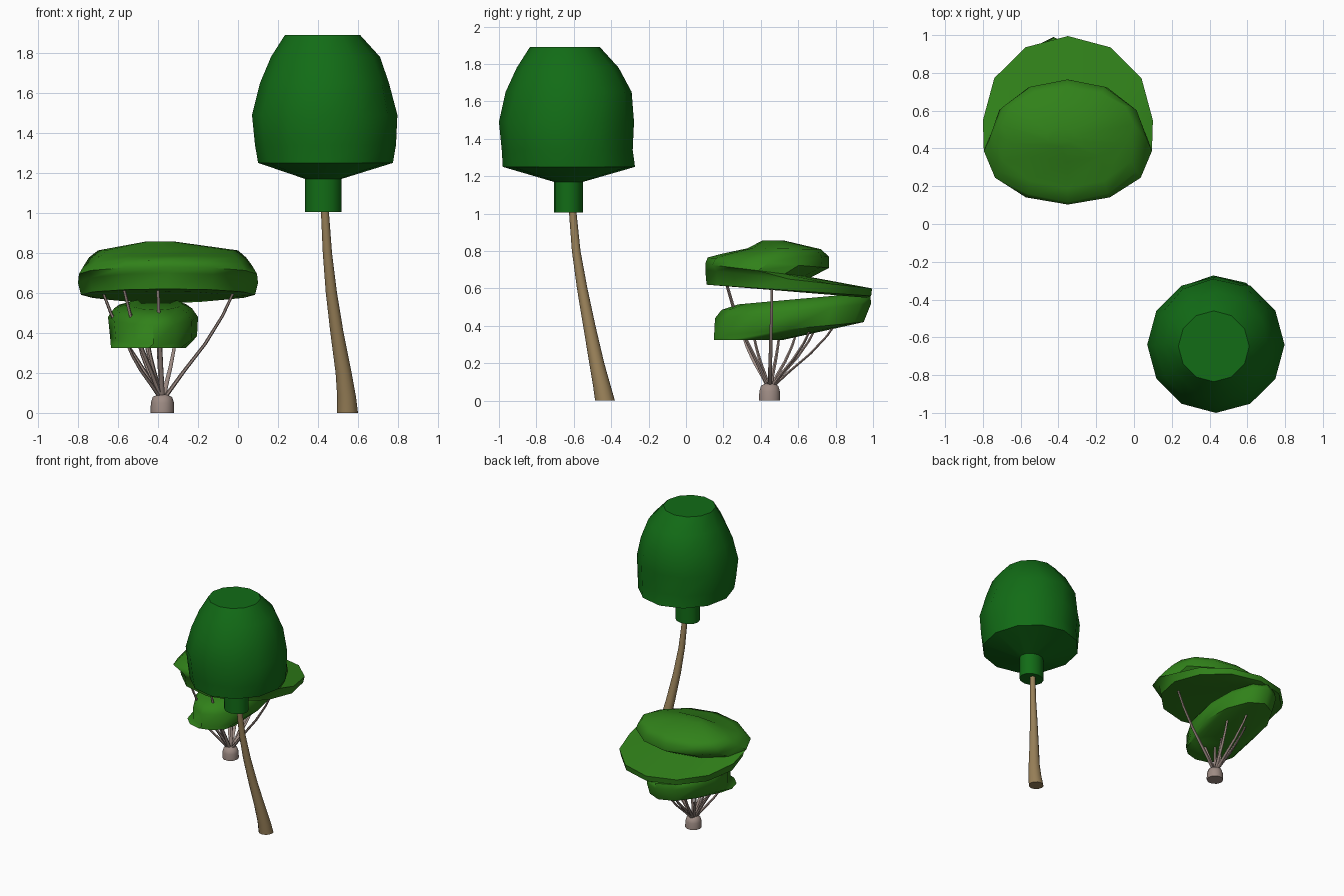
import bpy, bmesh, math
from mathutils import Vector

if "Cube" in bpy.data.objects:
    bpy.data.objects.remove(bpy.data.objects["Cube"])


def material(name, rgb):
    m = bpy.data.materials.new(name)
    m.diffuse_color = (*rgb, 1)
    m.use_nodes = True
    m.node_tree.nodes["Principled BSDF"].inputs["Base Color"].default_value = m.diffuse_color
    return m


BARK = material("tan bark", (0.32, 0.22, 0.10))
TWIG = material("grey bark", (0.34, 0.26, 0.23))
DARK = material("dark leaves", (0.006, 0.15, 0.008))
LIGHT = material("light leaves", (0.03, 0.22, 0.01))


def skin(name, rings, mat, angle=40):
    """Join rings of points into a closed, smooth-shaded skin."""
    bm = bmesh.new()
    loops = [[bm.verts.new(p) for p in r] for r in rings]
    n = len(loops[0])
    for a, b in zip(loops, loops[1:]):
        for i in range(n):
            j = (i + 1) % n
            bm.faces.new((a[i], a[j], b[j], b[i]))
    bm.faces.new(loops[0][::-1])
    bm.faces.new(loops[-1])
    bmesh.ops.recalc_face_normals(bm, faces=bm.faces)
    me = bpy.data.meshes.new(name)
    bm.to_mesh(me)
    bm.free()
    me.materials.append(mat)
    ob = bpy.data.objects.new(name, me)
    bpy.context.collection.objects.link(ob)
    bpy.ops.object.select_all(action='DESELECT')
    ob.select_set(True)
    bpy.context.view_layer.objects.active = ob
    bpy.ops.object.shade_smooth_by_angle(angle=math.radians(angle))
    return ob


def ring(x0, x1, y0, y1, zf, zb, n=12, turn=0.0):
    """Ellipse in the given box, tilted from zf at the front to zb at the back."""
    pts = []
    for i in range(n):
        a = 2 * math.pi * i / n + turn
        c, s = math.cos(a), math.sin(a)
        pts.append(Vector(((x0 + x1) / 2 + (x1 - x0) / 2 * c,
                           (y0 + y1) / 2 + (y1 - y0) / 2 * s,
                           zf + (zb - zf) * (s + 1) / 2)))
    return pts


def stem(name, path, mat, n=10):
    """Upright tapering tube through (x, y, z, radius) points."""
    skin(name, [ring(x - r, x + r, y - r, y + r, z, z, n) for x, y, z, r in path], mat, 60)


# Tall tree: leaning trunk
stem("tall_trunk", [(.547, -.433, 0, .053), (.543, -.45, .08, .047), (.528, -.477, .2, .040),
                    (.495, -.517, .4, .033), (.467, -.555, .6, .028), (.447, -.587, .8, .023),
                    (.435, -.605, 1.0, .020), (.43, -.62, 1.15, .017)], BARK, 12)

# Tall tree: crown with a collar underneath
skin("tall_crown", [ring(x0, x1, y0, y1, z, z, 12, t) for x0, x1, y0, y1, z, t in [
    (.335, .518, -.707, -.55, 1.005, 0), (.335, .518, -.707, -.55, 1.17, 0),
    (.10, .775, -.98, -.272, 1.25, .05), (.085, .79, -.985, -.285, 1.34, 0),
    (.07, .797, -1.0, -.278, 1.49, 0), (.11, .755, -.965, -.29, 1.65, .05),
    (.165, .71, -.905, -.36, 1.78, 0), (.235, .61, -.835, -.46, 1.89, 0)]], DARK)

# Bush: domed root
stem("bush_root", [(-.378, .447, 0, .059), (-.378, .447, .05, .058),
                   (-.378, .447, .08, .048), (-.378, .447, .093, .02)], TWIG)

# Bush: branches fanning out to the leaves
ends = [(-.69, .46, .64), (-.01, .46, .63), (-.575, .21, .64), (-.40, .22, .62),
        (-.56, .30, .36), (-.50, .59, .36), (-.45, .36, .36), (-.40, .50, .36),
        (-.31, .67, .39), (-.39, .82, .44), (-.47, .70, .40)]
for k, (x, y, z) in enumerate(ends):
    path = []
    for t, out in ((0, 0), (.25, .28), (.5, .58), (.75, .82), (1, 1)):
        path.append((-.378 + (x + .378) * out, .447 + (y - .447) * out,
                     .06 + (z - .06) * t, .013 - .006 * t))
    stem(f"bush_branch_{k + 1}", path, TWIG, 6)

# Bush: lower leaf lobe, rising to the back
skin("bush_lower_leaves", [ring(*r) for r in [
    (-.635, -.26, .15, .52, .325, .325), (-.64, -.205, .15, .95, .345, .42),
    (-.65, -.20, .155, .99, .44, .52), (-.62, -.23, .19, .985, .485, .56),
    (-.54, -.28, .28, .95, .515, .575)]], LIGHT, 50)

# Bush: upper leaf disc folding out of the back of the lower lobe
skin("bush_upper_leaves", [ring(*r) for r in [
    (-.50, -.25, .55, .93, .59, .555), (-.68, -.04, .26, .97, .608, .55),
    (-.785, .085, .11, .99, .62, .56), (-.80, .10, .103, .995, .70, .60),
    (-.795, .095, .103, .67, .73, .66), (-.77, .07, .115, .765, .765, .71),
    (-.745, .04, .19, .765, .785, .77), (-.70, 0, .33, .72, .815, .81),
    (-.46, -.32, .41, .52, .857, .857)]], LIGHT, 50)
